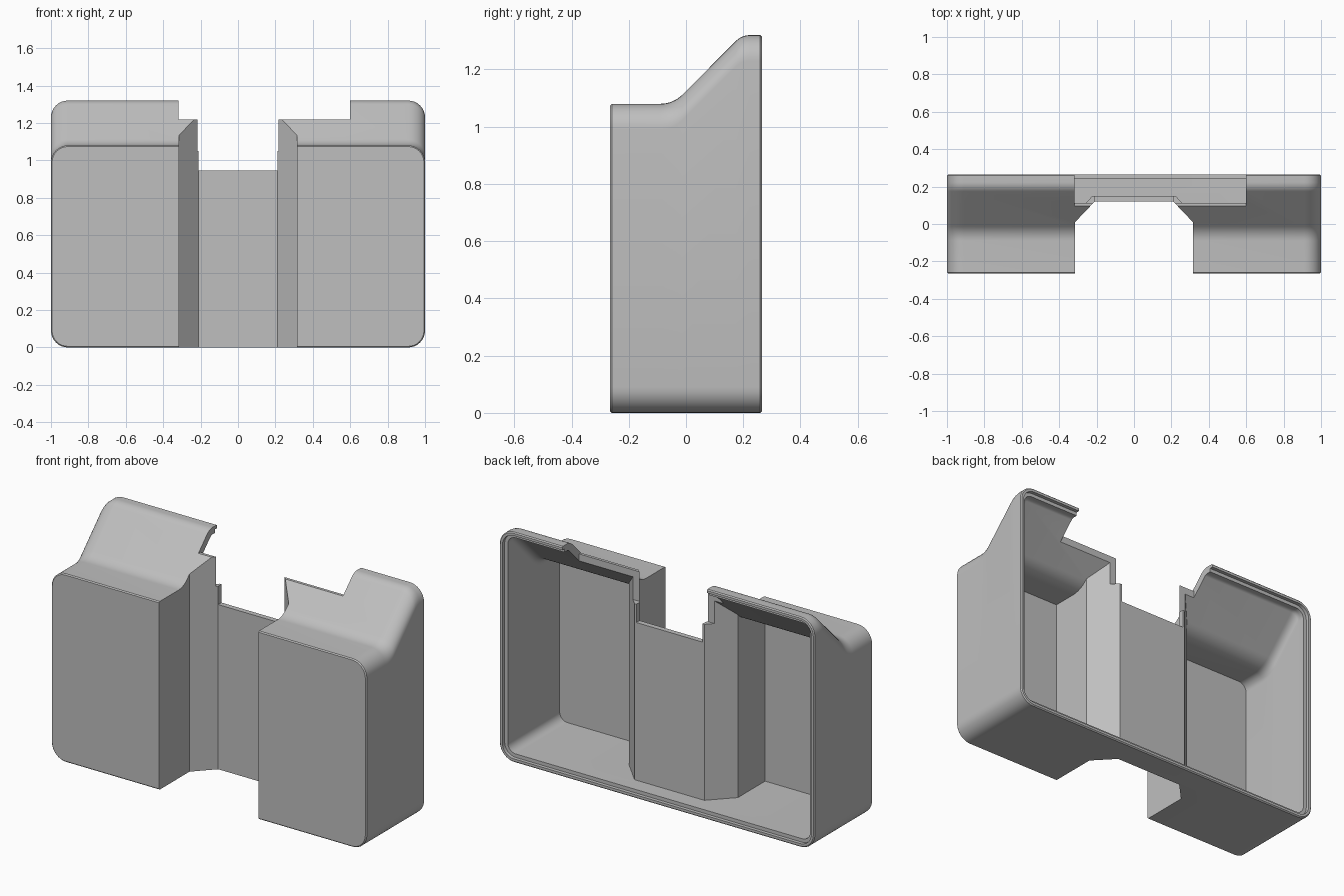
import bpy
import bmesh
from math import sin, cos, pi

cube = bpy.data.objects.get("Cube")
if cube:
    bpy.data.objects.remove(cube, do_unlink=True)

BACK = 0.265      # half depth
WALL = 0.04       # shell thickness
PLATE = 0.03      # channel wall thickness
CORNER = 0.09     # outer corner radius
LOW, HIGH = 1.08, 1.32


def make_object(name, bm):
    bmesh.ops.recalc_face_normals(bm, faces=bm.faces)
    mesh = bpy.data.meshes.new(name)
    bm.to_mesh(mesh)
    bm.free()
    obj = bpy.data.objects.new(name, mesh)
    bpy.context.collection.objects.link(obj)
    return obj


def loft(name, rings):
    """Skin a list of rings that have equal point counts, and cap both ends."""
    bm = bmesh.new()
    loops = [[bm.verts.new(p) for p in ring] for ring in rings]
    n = len(loops[0])
    for a, b in zip(loops, loops[1:]):
        for i in range(n):
            j = (i + 1) % n
            bm.faces.new((a[i], a[j], b[j], b[i]))
    bm.faces.new(loops[0])
    bm.faces.new(loops[-1])
    return make_object(name, bm)


def section(y, top, inset, steps=8):
    """Rounded rectangle across the body at depth y."""
    r = CORNER - inset
    x, low = 1 - inset - r, inset + r
    high = top - r
    corners = [(x, high), (-x, high), (-x, low), (x, low)]
    ring = []
    for k, (cx, cz) in enumerate(corners):
        for s in range(steps + 1):
            a = (k + s / steps) * pi / 2
            ring.append((cx + r * cos(a), y, cz + r * sin(a)))
    return ring


def shoulder(t, steps=8):
    """Depth and height of the sloping top, offset inwards by t."""
    big, small = 0.11 + t, 0.07 - t
    angles = [pi / 4 * s / steps for s in range(steps + 1)]
    pts = [(-0.09 + big * sin(a), LOW + 0.11 - big * cos(a)) for a in angles]
    pts += [(0.224 - small * sin(a), HIGH - 0.07 + small * cos(a)) for a in reversed(angles)]
    return pts


def box(name, x0, x1, y0, y1, z0, z1):
    ring = [(x0, y0), (x1, y0), (x1, y1), (x0, y1)]
    return loft(name, [[(x, y, z) for x, y in ring] for z in (z0, z1)])


def channel(name, t):
    """Vertical front channel with chamfered inner corners, grown by t."""
    half = [(0.315 + t, -1), (0.315 + t, 0.01 + 0.4 * t), (0.21 + 0.4 * t, 0.12 + t)]
    ring = half + [(-x, y) for x, y in reversed(half)]
    return loft(name, [[(x, y, z) for x, y in ring] for z in (-1, 2)])


def cut(target, cutter):
    cutter.hide_render = True
    mod = target.modifiers.new("cut", "BOOLEAN")
    mod.operation, mod.solver, mod.object = "DIFFERENCE", "EXACT", cutter
    bpy.ops.object.select_all(action="DESELECT")
    bpy.context.view_layer.objects.active = target
    target.select_set(True)
    bpy.ops.object.modifier_apply(modifier=mod.name)
    bpy.data.objects.remove(cutter, do_unlink=True)


# Outer body with tiny edge breaks front and back
e = 0.006
rings = [section(-BACK, LOW - e, e), section(e - BACK, LOW, 0)]
rings += [section(y, z, 0) for y, z in shoulder(0)]
rings += [section(BACK - e, HIGH, 0), section(BACK, HIGH - e, e)]
body = loft("housing_shell", rings)
cut(body, channel("channel_cutter", 0))

# Hollow interior, open at the back
rings = [section(WALL - BACK, LOW - WALL, WALL)]
rings += [section(y, z, WALL) for y, z in shoulder(WALL)]
rings += [section(BACK + 0.1, HIGH - WALL, WALL)]
cavity = loft("cavity", rings)
cut(cavity, channel("channel_core", PLATE))
cut(body, cavity)

# Stepped lip around the back opening
lip = WALL / 2
cut(body, loft("lip_cutter", [section(y, HIGH - lip, lip) for y in (BACK - 0.02, BACK + 0.1)]))

# Top openings: centre gap, wide notch, and the thinned edge behind the notch
cut(body, box("gap_cutter", -0.21, 0.21, -1, 1, 0.945, 2))
cut(body, box("notch_cutter", -0.318, 0.6, -1, 1, 1.22, 2))
cut(body, box("edge_cutter", -0.318, 0.6, 0.112, 1, 1.05, 2))

# Plain grey finish
grey = bpy.data.materials.new("light_grey")
grey.use_nodes = True
colour = (0.52, 0.52, 0.52, 1)
grey.diffuse_color = colour
grey.node_tree.nodes["Principled BSDF"].inputs["Base Color"].default_value = colour
body.data.materials.clear()
body.data.materials.append(grey)
for face in body.data.polygons:
    face.material_index = 0

bpy.ops.object.select_all(action="DESELECT")
bpy.context.view_layer.objects.active = body
body.select_set(True)
bpy.ops.object.shade_smooth_by_angle(angle=pi / 6)
